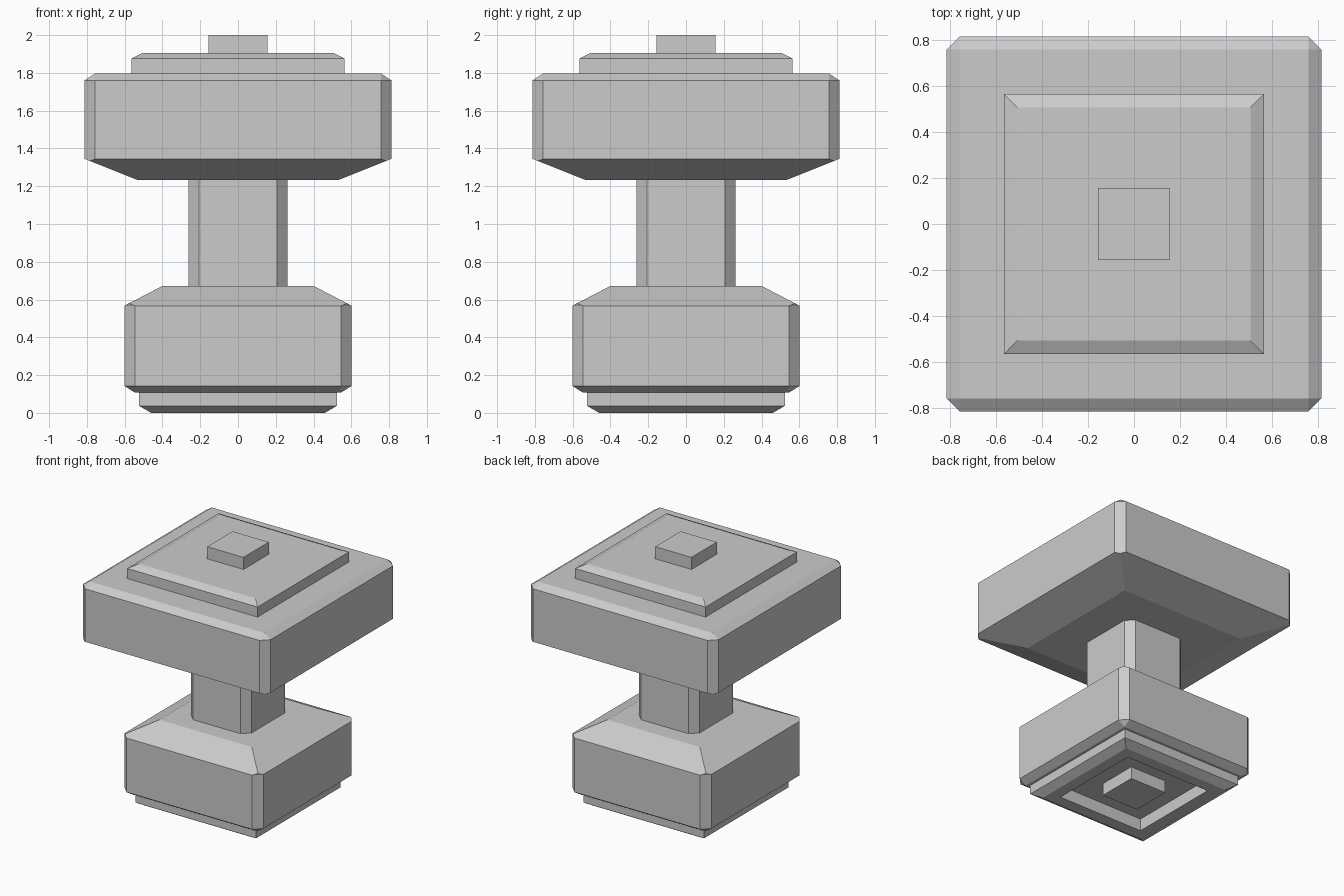
import bpy
import bmesh

if "Cube" in bpy.data.objects:
    bpy.data.objects.remove(bpy.data.objects["Cube"])


def loft(name, rings):
    """Stack square rings (half width, corner cut, z), capped at both ends."""
    bm = bmesh.new()
    loops = []
    for h, c, z in rings:
        k = h - c
        pts = [(h, -k), (h, k), (k, h), (-k, h), (-h, k), (-h, -k), (-k, -h), (k, -h)]
        loops.append([bm.verts.new((x, y, z)) for x, y in pts])
    for a, b in zip(loops, loops[1:]):
        for i in range(8):
            j = (i + 1) % 8
            bm.faces.new((a[i], a[j], b[j], b[i]))
    bm.faces.new(loops[0])
    bm.faces.new(loops[-1])
    # rings without a corner cut collapse to plain squares
    bmesh.ops.remove_doubles(bm, verts=bm.verts, dist=0.0005)
    bmesh.ops.recalc_face_normals(bm, faces=bm.faces)
    mesh = bpy.data.meshes.new(name)
    bm.to_mesh(mesh)
    bm.free()
    obj = bpy.data.objects.new(name, mesh)
    bpy.context.collection.objects.link(obj)
    return obj


# Base plate with a recess underneath, and the stud inside it
loft("base_plate", [(0.523, 0, 0.107), (0.523, 0, 0.037), (0.46, 0, 0),
                    (0.37, 0, 0), (0.37, 0, 0.095)])
loft("base_stud", [(0.157, 0, 0), (0.157, 0, 0.095)])

# Lower block: bevelled corners, sloped shoulders
loft("lower_block", [(0.545, 0, 0.107), (0.602, 0.057, 0.143), (0.602, 0.057, 0.567),
                     (0.577, 0, 0.58), (0.4, 0, 0.672)])

# Neck
loft("neck", [(0.263, 0.057, 0.672), (0.263, 0.057, 1.234)])

# Upper block: sloped underside, bevelled top
loft("upper_block", [(0.535, 0, 1.234), (0.785, 0, 1.334), (0.813, 0.057, 1.345),
                     (0.813, 0.057, 1.76), (0.757, 0, 1.797)])

# Top plate and button
loft("top_plate", [(0.565, 0, 1.797), (0.565, 0, 1.876), (0.505, 0, 1.905)])
loft("top_button", [(0.157, 0, 1.905), (0.157, 0, 2.0)])
